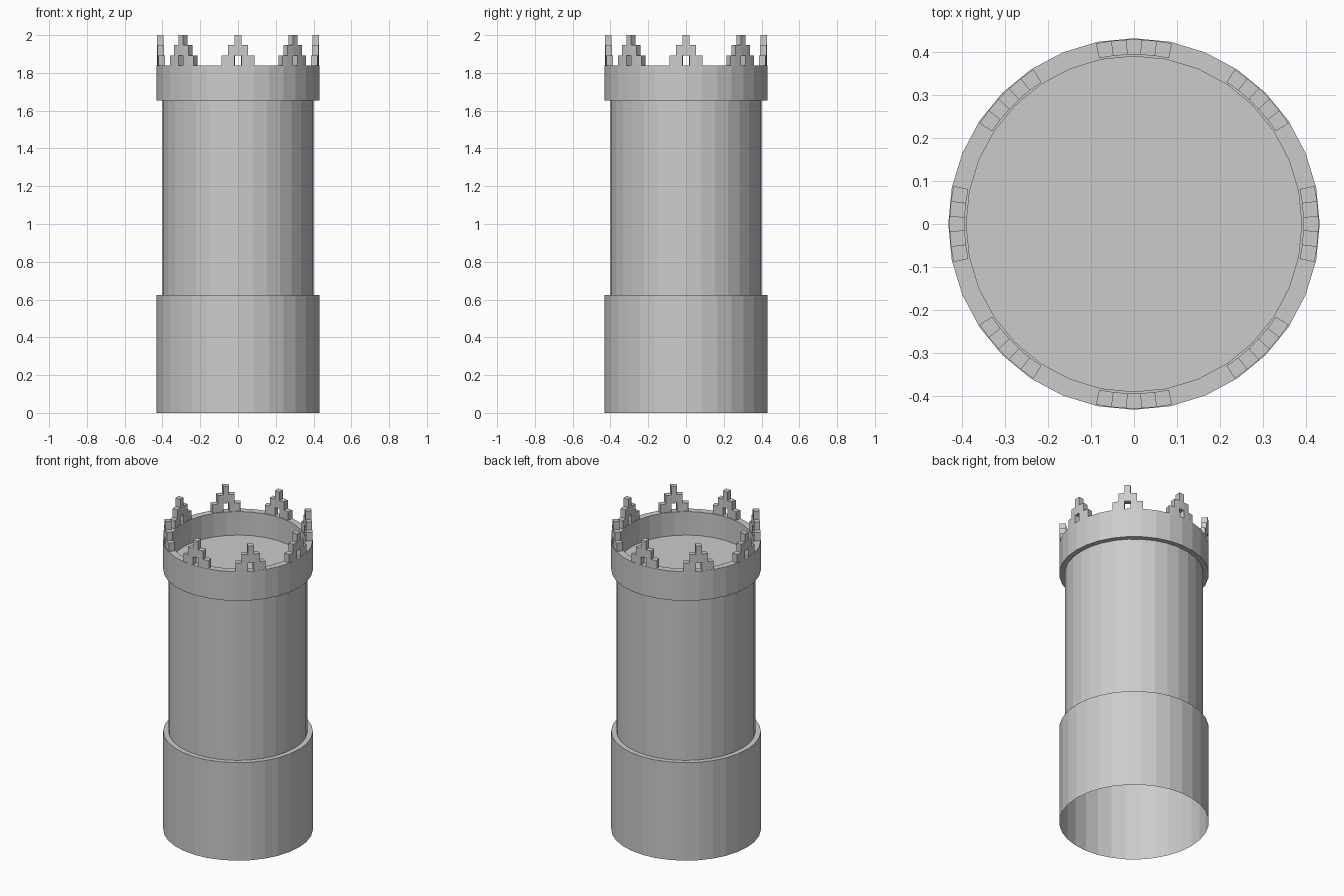
import bpy, bmesh
from math import sin, cos, radians

cube = bpy.data.objects.get("Cube")
if cube:
    bpy.data.objects.remove(cube, do_unlink=True)

SIDES = 32
R_WIDE, R_SHAFT, R_INNER = 0.432, 0.401, 0.39
Z_BASE, Z_RING, Z_FLOOR, Z_RIM, Z_TOP = 0.624, 1.654, 1.69, 1.84, 2.0

stone = bpy.data.materials.new("grey stone")
stone.use_nodes = True
GREY = (0.6, 0.6, 0.6, 1)
stone.diffuse_color = GREY
stone.node_tree.nodes["Principled BSDF"].inputs["Base Color"].default_value = GREY


def finish(name, bm):
    mesh = bpy.data.meshes.new(name)
    bm.to_mesh(mesh)
    bm.free()
    mesh.materials.append(stone)
    obj = bpy.data.objects.new(name, mesh)
    bpy.context.collection.objects.link(obj)
    return obj


def polar(r, deg, z):
    return (r * cos(radians(deg)), r * sin(radians(deg)), z)


def lathe(name, profile, cap=False):
    """Turn (radius, height) points around z; optionally close the last ring."""
    bm = bmesh.new()
    rings = [[bm.verts.new(polar(r, 360 * i / SIDES, z)) for i in range(SIDES)]
             for r, z in profile]
    for low, high in zip(rings, rings[1:]):
        for i in range(SIDES):
            j = (i + 1) % SIDES
            bm.faces.new((low[i], low[j], high[j], high[i]))
    if cap:
        bm.faces.new(rings[-1])
    return finish(name, bm)


# Tower walls: open-bottomed base, shaft, and parapet with a sunken floor
lathe("base", [(R_WIDE, 0), (R_WIDE, Z_BASE), (R_SHAFT, Z_BASE)])
lathe("shaft", [(R_SHAFT, Z_BASE), (R_SHAFT, Z_RING)])
lathe("parapet", [(R_SHAFT, Z_RING), (R_WIDE, Z_RING), (R_WIDE, Z_RIM),
                  (R_INNER, Z_RIM), (R_INNER, Z_FLOOR)], cap=True)

# Stepped battlements: curved pyramids of blocks with a gap at the foot
BLOCK = 4.75
ROW = (Z_TOP - Z_RIM) / 3
CELLS = {(c, r) for r in range(3) for c in range(r - 2, 3 - r)} - {(0, 0)}


def battlement(name, centre):
    bm = bmesh.new()
    for c, r in sorted(CELLS):
        a0 = centre + (c - 0.5) * BLOCK
        z0 = Z_RIM + r * ROW
        lo, hi = [[bm.verts.new(polar(rad, a, z)) for rad, a in
                   ((0.394, a0), (0.429, a0), (0.429, a0 + BLOCK), (0.394, a0 + BLOCK))]
                  for z in (z0, z0 + ROW)]
        bm.faces.new(hi)
        bm.faces.new(lo[::-1])
        for i in range(4):
            j = (i + 1) % 4
            bm.faces.new((lo[i], lo[j], hi[j], hi[i]))
    # Weld the blocks and drop the walls buried between them
    bmesh.ops.remove_doubles(bm, verts=bm.verts, dist=0.0005)
    seen = {}
    for f in bm.faces:
        seen.setdefault(frozenset(v.index for v in f.verts), []).append(f)
    buried = [f for group in seen.values() if len(group) > 1 for f in group]
    bmesh.ops.delete(bm, geom=buried, context='FACES')
    return finish(name, bm)


for k in range(8):
    battlement(f"battlement_{k + 1}", 45 * k)
